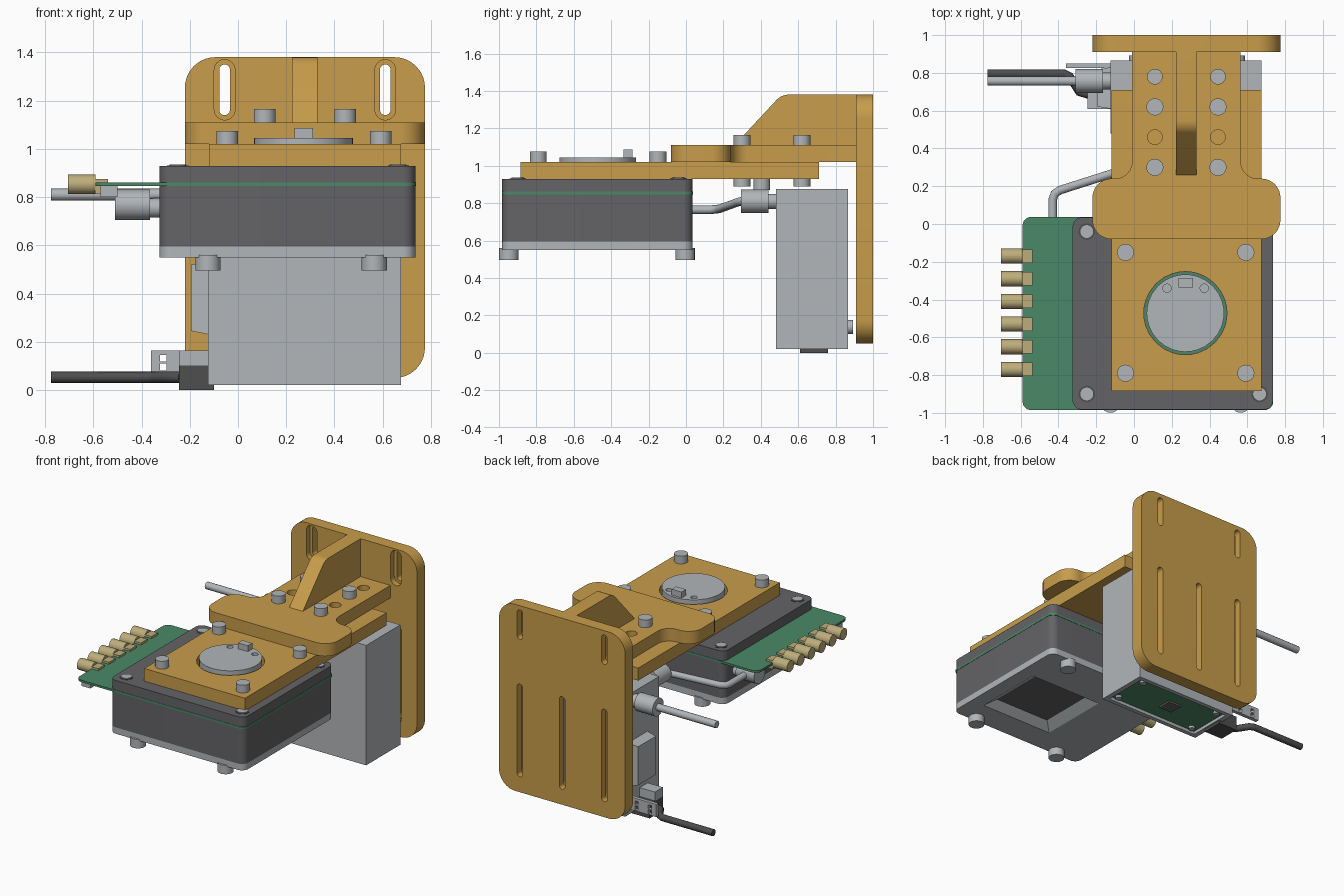
import bpy, bmesh, math
from mathutils import Vector

if "Cube" in bpy.data.objects:
    bpy.data.objects.remove(bpy.data.objects["Cube"])


def material(name, rgb):
    m = bpy.data.materials.new(name)
    m.use_nodes = True
    lin = [((c / 255 + 0.055) / 1.055) ** 2.4 for c in rgb] + [1]
    m.diffuse_color = lin
    m.node_tree.nodes["Principled BSDF"].inputs["Base Color"].default_value = lin
    return m


ORANGE = material("anodised orange", (200, 157, 75))
GREY = material("light grey metal", (178, 182, 185))
DARK = material("dark grey", (100, 99, 102))
GREEN = material("circuit green", (74, 137, 102))
BRASS = material("brass", (190, 174, 124))
BLACK = material("cable black", (78, 78, 80))


def finish(ob):
    bpy.ops.object.select_all(action="DESELECT")
    ob.select_set(True)
    bpy.context.view_layer.objects.active = ob
    bpy.ops.object.shade_smooth_by_angle(angle=math.radians(30))
    return ob


def rounded(corners, steps=8):
    """Round each (u, v, radius) corner of an outline, inward or outward."""
    out = []
    for i, (u, v, r) in enumerate(corners):
        p = Vector((u, v))
        if r == 0:
            out.append(p)
            continue
        a = (Vector(corners[i - 1][:2]) - p).normalized()
        b = (Vector(corners[(i + 1) % len(corners)][:2]) - p).normalized()
        half = a.angle(b) / 2
        mid = p + (a + b).normalized() * r / math.sin(half)
        s = p + a * r / math.tan(half) - mid
        e = p + b * r / math.tan(half) - mid
        for k in range(steps + 1):
            t = k / steps
            out.append(mid + (s * (1 - t) + e * t).normalized() * r)
    return out


def rect(u0, u1, v0, v1, r=0):
    return [(u0, v0, r), (u1, v0, r), (u1, v1, r), (u0, v1, r)]


def prism(name, corners, lo, hi, mat, axis="z", taper=1):
    """Extrude an outline along an axis from lo to hi."""
    place = {"z": lambda u, v, w: (u, v, w), "y": lambda u, v, w: (u, w, v),
             "x": lambda u, v, w: (w, u, v)}[axis]
    pts = rounded(corners)
    mid = sum(pts, Vector((0, 0))) / len(pts)
    bm = bmesh.new()
    a = [bm.verts.new(place(p.x, p.y, lo)) for p in pts]
    b = [bm.verts.new(place(*(mid + (p - mid) * taper), hi)) for p in pts]
    bm.faces.new(a)
    bm.faces.new(b)
    for i in range(len(pts)):
        bm.faces.new((a[i - 1], a[i], b[i], b[i - 1]))
    bmesh.ops.recalc_face_normals(bm, faces=bm.faces)
    me = bpy.data.meshes.new(name)
    bm.to_mesh(me)
    bm.free()
    ob = bpy.data.objects.new(name, me)
    bpy.context.collection.objects.link(ob)
    me.materials.append(mat)
    return finish(ob)


def box(name, x, y, z, mat, r=0):
    return prism(name, rect(*x, *y, r), *z, mat)


def cyl(name, u, v, r, lo, hi, mat, axis="z", taper=1):
    return prism(name, rect(u - r, u + r, v - r, v + r, r * 0.9999), lo, hi, mat, axis, taper)


def cut(ob, cutter):
    mod = ob.modifiers.new("cut", "BOOLEAN")
    mod.operation, mod.solver, mod.object = "DIFFERENCE", "EXACT", cutter
    bpy.ops.object.select_all(action="DESELECT")
    bpy.context.view_layer.objects.active = ob
    ob.select_set(True)
    bpy.ops.object.modifier_apply(modifier=mod.name)
    bpy.data.objects.remove(cutter)
    finish(ob)


def tube(name, points, r, mat):
    cu = bpy.data.curves.new(name, "CURVE")
    cu.dimensions, cu.bevel_depth, cu.bevel_resolution = "3D", r, 4
    cu.use_fill_caps = True
    sp = cu.splines.new("POLY")
    sp.points.add(len(points) - 1)
    for q, p in zip(sp.points, points):
        q.co = (*p, 1)
    cu.materials.append(mat)
    ob = bpy.data.objects.new(name, cu)
    bpy.context.collection.objects.link(ob)


MID = 0.2775  # centre line of the bracket

# Upright back plate with adjustment slots
plate = prism("back_plate", rect(-0.22, 0.775, 0.05, 1.38, 0.125), 0.91, 1, ORANGE, "y")
for x, z0, z1 in [(MID - 0.333, 1.14, 1.35), (MID + 0.333, 1.14, 1.35),
                  (MID - 0.333, 0.16, 0.82), (MID, 0.16, 0.82), (MID + 0.333, 0.16, 0.82)]:
    cut(plate, prism("slot", rect(x - .022, x + .022, z0, z1, .0219), 0.85, 1.1, ORANGE, "y"))
    cut(plate, prism("slot_step", rect(x - .043, x + .043, z0 - .02, z1 + .02, .0429),
                     0.85, 0.95, ORANGE, "y"))

# T-shaped arm and gusset
side = [(-0.01, 0.92, 0), (-0.01, 0.24, 0.09), (-0.22, 0.24, 0.1), (-0.22, -0.08, 0.1)]
arm = prism("support_arm", side + [(2 * MID - x, y, r) for x, y, r in reversed(side)],
            1.02, 1.11, ORANGE)
prism("gusset", [(0.25, 1.10, 0), (0.51, 1.38, 0.09), (0.92, 1.38, 0), (0.92, 1.10, 0)],
      0.223, 0.33, ORANGE, "x")

# Lower mounting plate with the sensor opening
mount = box("mounting_plate", (-0.12, 0.675), (-0.885, 0.71), (0.93, 1.02), ORANGE)
cut(mount, cyl("opening", 0.272, -0.472, 0.22, 0.9, 1.1, ORANGE))

# Arm holes, screws and nuts
for x in (MID - 0.167, MID + 0.167):
    for y in (0.46, 0.78):
        cut(arm, cyl("hole", x, y, 0.039, 0.95, 1.2, ORANGE))
    for y in (0.30, 0.62):
        cyl("arm_screw", x, y, 0.045, 1.11, 1.165, GREY)
        cyl("arm_nut", x, y, 0.045, 0.888, 0.93, GREY)
for x in (-0.045, 0.592):
    for y in (-0.79, -0.15):
        cyl("plate_screw", x, y, 0.045, 1.02, 1.075, GREY)

# Sensor disc
cyl("disc_ring", 0.272, -0.472, 0.217, 0.928, 0.936, GREEN)
disc = cyl("sensor_disc", 0.272, -0.472, 0.205, 0.93, 1.045, GREY)
for x in (0.175, 0.372):
    cut(disc, cyl("pin_hole", x, -0.34, 0.022, 1.02, 1.1, GREY))
box("disc_key", (0.235, 0.312), (-0.335, -0.285), (1.04, 1.087), GREY)

# Front enclosure, base and circuit board
box("enclosure", (-0.325, 0.735), (-0.983, 0.035), (0.595, 0.93), DARK, 0.05)
base = box("enclosure_base", (-0.325, 0.735), (-0.983, 0.035), (0.55, 0.595), GREY, 0.05)
cut(base, prism("recess", rect(0.06, 0.64, -0.80, -0.28), 0.545, 0.6, GREY, taper=0.72))
box("circuit_board", (-0.59, 0.737), (-0.985, 0.037), (0.846, 0.861), GREEN, 0.045)
for x in (-0.25, 0.665):
    for y in (-0.9, -0.04):
        cyl("screw_rim", x, y, 0.044, 0.92, 0.932, BLACK)
        cyl("lid_screw", x, y, 0.034, 0.92, 0.936, GREY)
for x in (-0.125, 0.565):
    for y in (-0.947, -0.005):
        cyl("foot", x, y, 0.052, 0.496, 0.56, GREY)

# Row of coaxial sockets
for i in range(6):
    y = -0.17 - 0.12 * i
    cyl("coax_barrel", y, 0.853, 0.04, -0.705, -0.59, BRASS, "x")
    box("coax_body", (-0.592, -0.538), (y - 0.036, y + 0.036), (0.815, 0.876), BRASS)

# Connector below the board
box("board_socket", (-0.57, -0.5), (-0.95, -0.85), (0.80, 0.847), GREY)
cyl("board_connector", -0.1, 0.768, 0.063, -0.51, -0.365, GREY, "x")
cyl("board_connector_neck", -0.1, 0.755, 0.04, -0.37, -0.32, GREY, "x")
tube("bent_tube", [(-0.43, -0.1, 0.765), (-0.43, 0.13, 0.765), (-0.42, 0.16, 0.767),
                   (-0.39, 0.18, 0.77), (-0.06, 0.285, 0.808), (-0.03, 0.31, 0.81)], 0.023, GREY)
cyl("tube_connector", -0.03, 0.81, 0.062, 0.295, 0.44, GREY, "y")
cyl("tube_connector_neck", -0.03, 0.81, 0.04, 0.43, 0.49, GREY, "y")
cyl("centre_nut", MID, 0.405, 0.045, 0.87, 0.93, GREY)

# Rear instrument box with circuit in its underside
rear = box("rear_box", (-0.125, 0.675), (0.48, 0.865), (0.02, 0.875), GREY)
cut(rear, box("cavity", (-0.09, 0.64), (0.51, 0.835), (0, 0.05), GREY))
box("rear_circuit", (-0.09, 0.64), (0.51, 0.835), (0.042, 0.052), GREEN)
box("rear_chip", (0.20, 0.30), (0.62, 0.72), (0.03, 0.045), DARK)
for x in (-0.04, 0.59):
    for y in (0.545, 0.8):
        cyl("circuit_screw", x, y, 0.022, 0.025, 0.045, GREY)
for x in (0.01, 0.55):
    cyl("rear_stud", x, 0.138, 0.037, 0.86, 0.893, GREY, "y")
prism("side_cover", rect(0.61, 0.83, 0.23, 0.535), -0.12, -0.195, GREY, "x", 0.9)

# Straight upper cable
cyl("cable_connector", 0.757, 0.81, 0.063, -0.31, -0.165, GREY, "x")
cyl("cable_connector_neck", 0.757, 0.81, 0.045, -0.17, -0.12, GREY, "x")
tube("upper_cable", [(-0.775, 0.757, 0.81), (-0.3, 0.757, 0.81)], 0.025, GREY)

# Lower cable, plug and slotted strain relief
tube("lower_cable", [(-0.775, 0.795, 0.053), (-0.37, 0.795, 0.053), (-0.34, 0.78, 0.053),
                     (-0.29, 0.70, 0.053), (-0.24, 0.685, 0.053)], 0.023, BLACK)
box("cable_plug", (-0.245, -0.1), (0.61, 0.76), (0, 0.102), BLACK)
box("plug_cover", (-0.245, -0.125), (0.61, 0.70), (0.10, 0.165), GREY)
relief = box("strain_relief", (-0.36, -0.12), (0.825, 0.85), (0.075, 0.165), GREY)
for x in (-0.31, -0.205):
    for z in (0.082, 0.118):
        cut(relief, prism("window", rect(x - .013, x + .013, z, z + .028), 0.8, 0.9, GREY, "y"))
